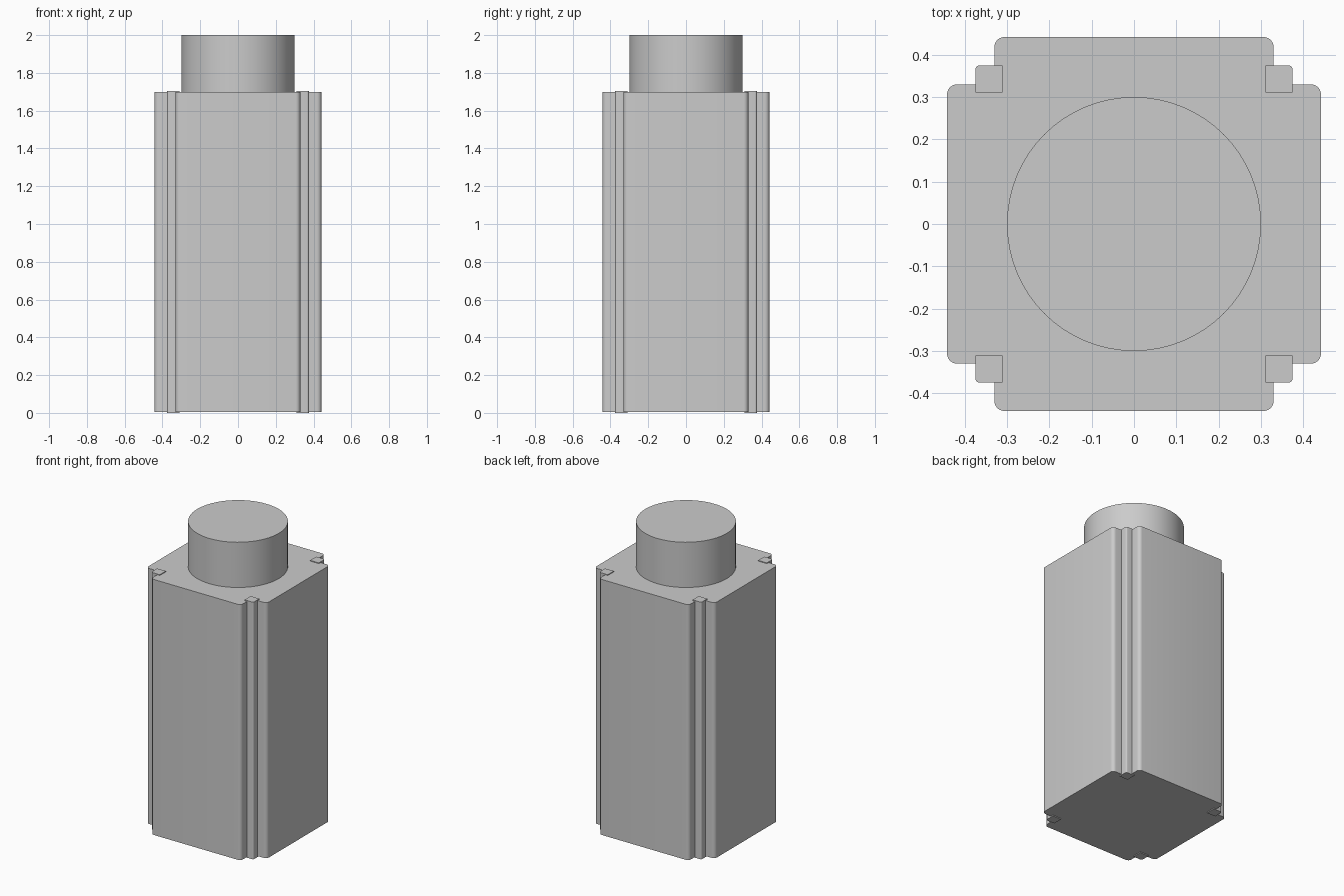
import bpy
import math

cube = bpy.data.objects.get("Cube")
if cube:
    bpy.data.objects.remove(cube, do_unlink=True)

grey = bpy.data.materials.new("plain grey")
grey.use_nodes = True
color = (0.6, 0.6, 0.6, 1)
grey.diffuse_color = color
grey.node_tree.nodes["Principled BSDF"].inputs["Base Color"].default_value = color


def arc(cx, cy, r, start, steps=6):
    """Quarter circle, counter-clockwise from the start angle in degrees."""
    angles = [math.radians(start + 90 * i / steps) for i in range(steps + 1)]
    return [(cx + r * math.cos(a), cy + r * math.sin(a)) for a in angles]


def turn(points, quarter):
    for _ in range(quarter):
        points = [(-y, x) for x, y in points]
    return points


def prism(name, outline, z0, z1):
    n = len(outline)
    verts = [(x, y, z) for z in (z0, z1) for x, y in outline]
    faces = [tuple(reversed(range(n))), tuple(range(n, 2 * n))]
    faces += [(i, (i + 1) % n, n + (i + 1) % n, n + i) for i in range(n)]
    mesh = bpy.data.meshes.new(name)
    mesh.from_pydata(verts, [], faces)
    mesh.materials.append(grey)
    obj = bpy.data.objects.new(name, mesh)
    bpy.context.collection.objects.link(obj)
    bpy.ops.object.select_all(action="DESELECT")
    obj.select_set(True)
    bpy.context.view_layer.objects.active = obj
    bpy.ops.object.shade_smooth_by_angle(angle=math.radians(35))
    return obj


# Body: square column with notched corners and rounded edges
half, notch, r = 0.442, 0.33, 0.024
side = arc(half - r, -notch + r, r, -90) + arc(half - r, notch - r, r, 0)
side.append((notch, notch))
outline = [p for q in range(4) for p in turn(side, q)]
prism("body", outline, 0.006, 1.7)

# Corner strips: slim rails in the notches, rounded on the outer edge
inner, outer, rr = 0.311, 0.375, 0.01
rail = [(inner, inner), (outer, inner)]
rail += arc(outer - rr, outer - rr, rr, 0, 4) + [(inner, outer)]
for q, name in enumerate(("back_left", "back_right", "front_right", "front_left")):
    prism("corner_strip_" + name, turn(rail, q), 0, 1.705)

# Neck: round plug on top
neck = [p for q in range(4) for p in arc(0, 0, 0.3, 90 * q, 16)[:-1]]
prism("neck", neck, 1.7, 2)
